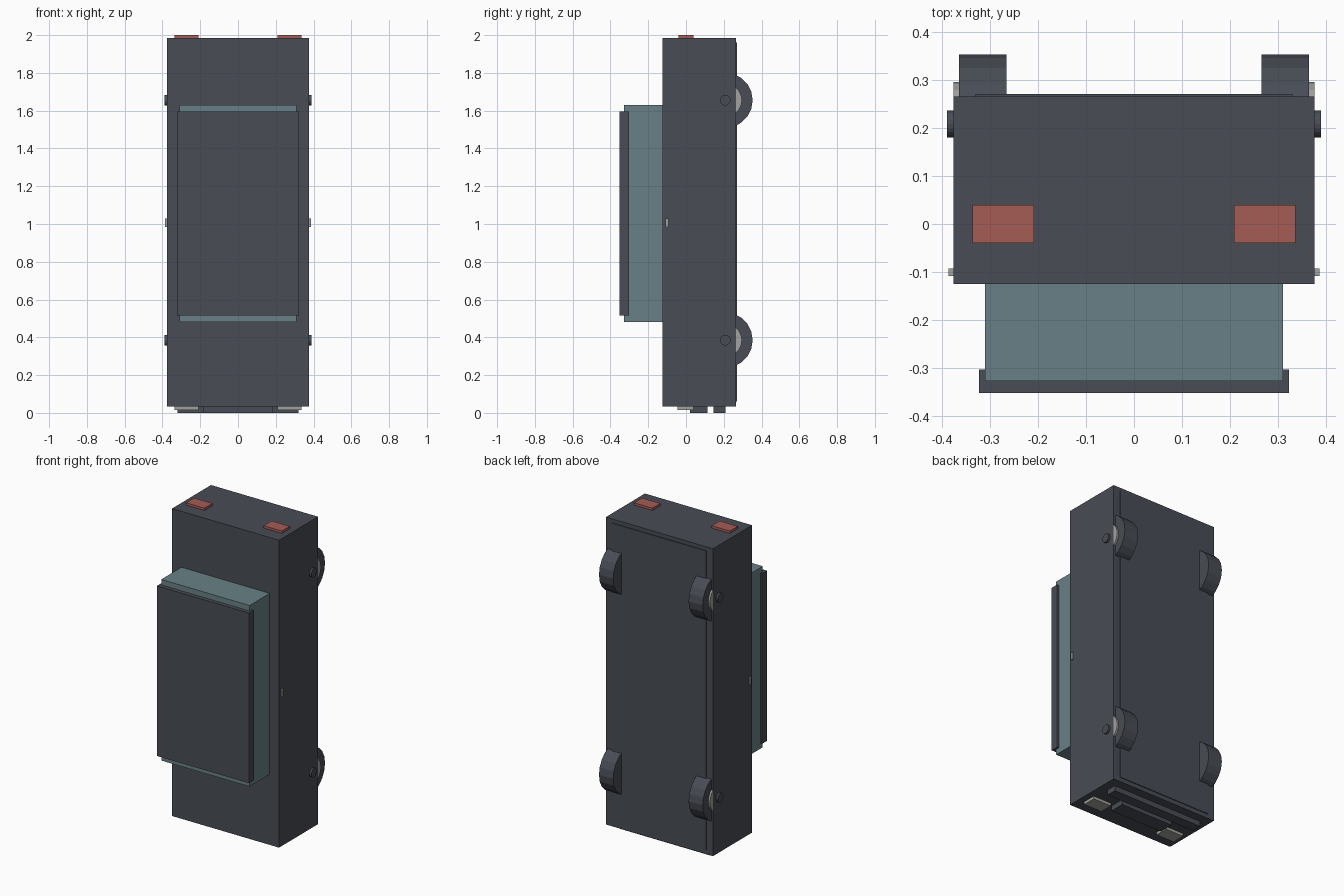
import bpy
import math

cube = bpy.data.objects.get("Cube")
if cube:
    bpy.data.objects.remove(cube, do_unlink=True)


def material(name, rgb):
    m = bpy.data.materials.new(name)
    m.use_nodes = True
    m.diffuse_color = (*rgb, 1)
    m.node_tree.nodes["Principled BSDF"].inputs["Base Color"].default_value = (*rgb, 1)
    return m


DARK = material("charcoal", (0.065, 0.073, 0.09))
GLASS = material("teal glass", (0.14, 0.217, 0.24))
RED = material("tail light red", (0.38, 0.108, 0.092))
GREY = material("light grey", (0.36, 0.36, 0.35))


def box(name, x, y, z, mat):
    """Box spanning the given (low, high) ranges."""
    spans = (x, y, z)
    bpy.ops.mesh.primitive_cube_add(size=1, location=[(a + b) / 2 for a, b in spans])
    ob = bpy.context.object
    ob.name = name
    ob.scale = [b - a for a, b in spans]
    bpy.ops.object.transform_apply(location=False, rotation=False, scale=True)
    ob.data.materials.append(mat)


def disc(name, radius, x, y, z, mat):
    """Twenty-sided cylinder along x."""
    bpy.ops.mesh.primitive_cylinder_add(
        vertices=20, radius=radius, depth=abs(x[1] - x[0]),
        location=((x[0] + x[1]) / 2, y, z), rotation=(0, math.pi / 2, 0))
    ob = bpy.context.object
    ob.name = name
    ob.data.materials.append(mat)


# Body, cabin and roof of a car standing on its nose
box("body", (-0.376, 0.376), (-0.125, 0.266), (0.033, 1.985), DARK)
box("underbody", (-0.33, 0.33), (0.2, 0.271), (0.06, 1.96), DARK)
box("cabin", (-0.31, 0.31), (-0.327, -0.12), (0.48, 1.63), GLASS)
box("roof", (-0.323, 0.323), (-0.352, -0.303), (0.515, 1.595), DARK)

# Nose details
box("grille", (-0.185, 0.185), (0.02, 0.115), (0, 0.04), DARK)
box("bumper", (-0.32, 0.32), (0.145, 0.21), (0, 0.04), DARK)

# Paired parts
for side, s in (("left", 1), ("right", -1)):
    def span(a, b):
        return tuple(sorted((s * a, s * b)))
    box(side + "_tail_light", span(0.208, 0.336), (-0.04, 0.04), (1.975, 2), RED)
    box(side + "_headlight", span(0.208, 0.336), (-0.045, 0.04), (0.015, 0.04), GREY)
    box(side + "_door_handle", span(0.37, 0.386), (-0.108, -0.093), (0.985, 1.03), GREY)
    for end, z in (("front", 0.385), ("rear", 1.655)):
        name = f"{end}_{side}_"
        disc(name + "wheel", 0.147, span(0.265, 0.364), 0.206, z, DARK)
        disc(name + "hub", 0.09, span(0.33, 0.3755), 0.206, z, GREY)
        disc(name + "hub_cap", 0.028, span(0.36, 0.389), 0.208, z, DARK)
